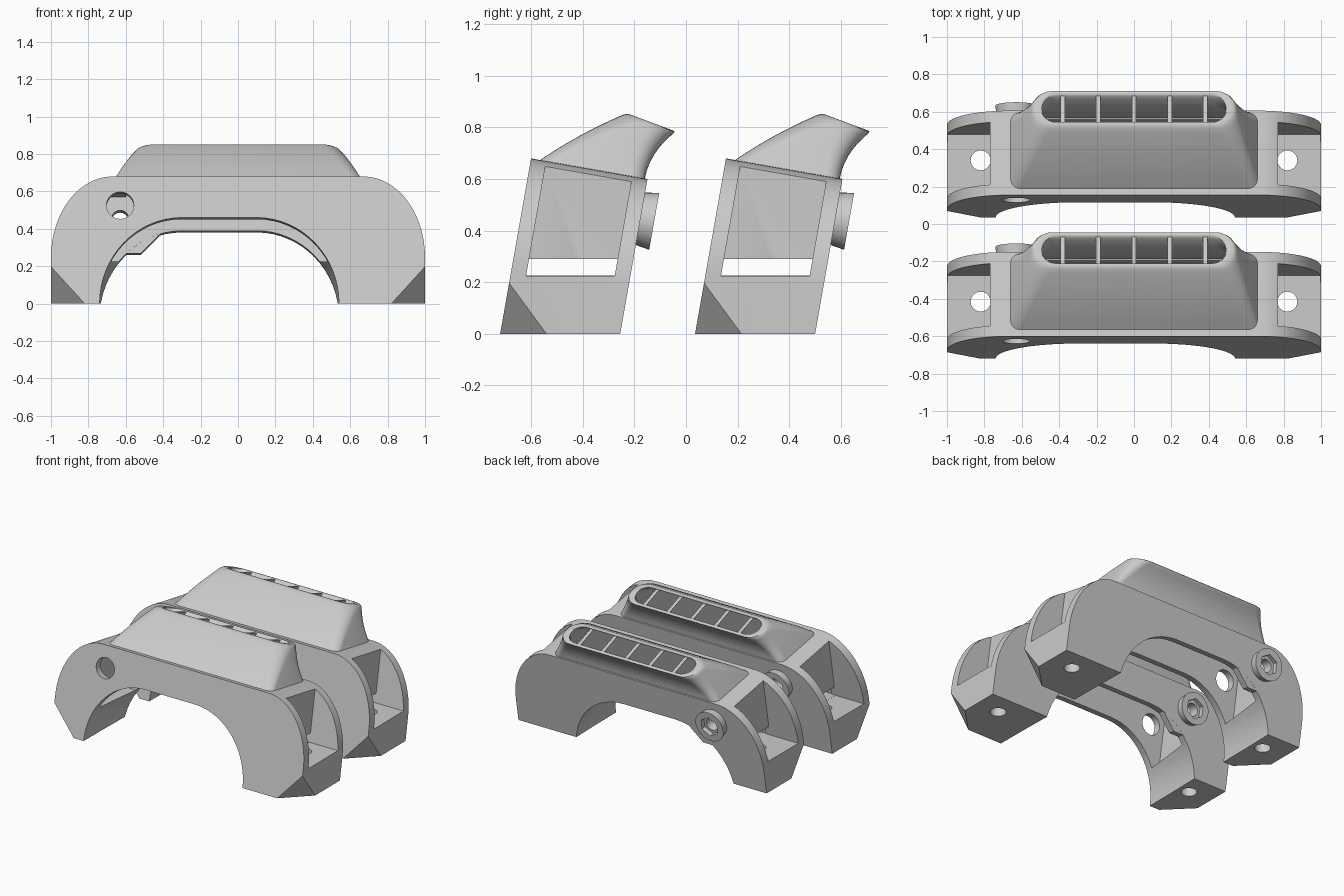
import bpy, bmesh, math
from mathutils import Matrix, Vector

cube = bpy.data.objects.get("Cube")
if cube:
    bpy.data.objects.remove(cube, do_unlink=True)

TILT = math.radians(10)
T = math.tan(TILT)
C = math.cos(TILT)
DEPTH = 0.458          # slab thickness along its tilted axis
TOP = 0.69             # slab height along its tilted axis

grey = bpy.data.materials.new("plain_grey")
grey.use_nodes = True
grey.diffuse_color = (0.6, 0.6, 0.6, 1)
grey.node_tree.nodes["Principled BSDF"].inputs["Base Color"].default_value = (0.6, 0.6, 0.6, 1)


def make(name, bm):
    bmesh.ops.recalc_face_normals(bm, faces=bm.faces[:])
    mesh = bpy.data.meshes.new(name)
    bm.to_mesh(mesh)
    bm.free()
    mesh.materials.append(grey)
    ob = bpy.data.objects.new(name, mesh)
    bpy.context.collection.objects.link(ob)
    return ob


def prism_bm(pts, axis, lo, hi):
    place = {"x": lambda p, v: (v, p[0], p[1]),
             "y": lambda p, v: (p[0], v, p[1]),
             "z": lambda p, v: (p[0], p[1], v)}[axis]
    bm = bmesh.new()
    a = [bm.verts.new(place(p, lo)) for p in pts]
    b = [bm.verts.new(place(p, hi)) for p in pts]
    bm.faces.new(a)
    bm.faces.new(b[::-1])
    for i in range(len(pts)):
        j = (i + 1) % len(pts)
        bm.faces.new((a[i], b[i], b[j], a[j]))
    bmesh.ops.recalc_face_normals(bm, faces=bm.faces[:])
    return bm


def prism(name, pts, axis, lo, hi):
    return make(name, prism_bm(pts, axis, lo, hi))


def rod(name, centre, angle, r1, r2, length, sides=40):
    bm = bmesh.new()
    m = Matrix.Translation(centre) @ Matrix.Rotation(angle, 4, "X")
    bmesh.ops.create_cone(bm, cap_ends=True, segments=sides, radius1=r1,
                          radius2=r2, depth=length, matrix=m)
    return make(name, bm)


def combine(ob, other, op="DIFFERENCE"):
    mod = ob.modifiers.new("cut", "BOOLEAN")
    mod.operation, mod.solver, mod.object = op, "EXACT", other
    bpy.context.view_layer.update()
    deps = bpy.context.evaluated_depsgraph_get()
    mesh = bpy.data.meshes.new_from_object(ob.evaluated_get(deps))
    ob.modifiers.clear()
    ob.data = mesh
    bpy.data.objects.remove(other, do_unlink=True)


def arc(cx, cy, rx, ry, a0, a1, n=16):
    return [(cx + rx * math.cos(math.radians(a0 + (a1 - a0) * i / n)),
             cy + ry * math.sin(math.radians(a0 + (a1 - a0) * i / n))) for i in range(n + 1)]


def level(d, z):
    """Height in the tilted frame of a horizontal level z at depth d."""
    return z / C + d * T


# Arched slab
outline = ([(-1, -0.05)] + arc(-0.67, 0.25, 0.33, TOP - 0.25, 180, 90)
           + arc(0.67, 0.25, 0.33, TOP - 0.25, 90, 0) + [(1, -0.05), (0.54, -0.05)]
           + arc(0.1, 0, 0.44, 0.467, 0, 90) + arc(-0.3, 0, 0.44, 0.467, 90, 180)
           + [(-0.74, -0.05)])
bm = prism_bm(outline, "y", 0, DEPTH)

# Clipped lower front corners
for s in (-1, 1):
    a, b, c = Vector((s, 0, 0.2)), Vector((s * 0.82, 0, 0)), Vector((s, 0.177, 0.031))
    n = (b - a).cross(c - a).normalized()
    if n.x * s < 0:
        n = -n
    cut = bmesh.ops.bisect_plane(bm, geom=bm.verts[:] + bm.edges[:] + bm.faces[:],
                                 plane_co=a, plane_no=n, clear_outer=True)
    bmesh.ops.edgeloop_fill(bm, edges=[e for e in cut["geom_cut"]
                                       if isinstance(e, bmesh.types.BMEdge)])
body = make("arched_body", bm)

# Level feet
combine(body, prism("foot_cutter", [(-0.2, -0.2 * T), (0.7, 0.7 * T), (0.7, -0.5), (-0.2, -0.5)],
                    "x", -1.5, 1.5))


def slot(x0, x1, d0, d1, z0, top0, top1):
    pts = [(d0, level(d0, z0)), (d1, level(d1, z0)), (d1, top1), (d0, top0)]
    combine(body, prism("slot_cutter", pts, "x", x0, x1))


# Hollow interior, end pockets and gaps beneath the end walls
slot(-0.738, 0.738, 0.052, DEPTH - 0.052, 0.226, 0.65, 0.65)
d0, d1 = 0.06, DEPTH - 0.06
for s in (-1, 1):
    slot(*sorted((s * 0.77, s * 1.2)), d0, d1, 0.225, 1, 1)
    slot(*sorted((s * 0.70, s * 0.80)), d0, d1, 0.2255, level(d0, 0.29), level(d1, 0.29))

# Air passage through the top
combine(body, prism("top_cutter", [(-0.6, 0.068), (0.6, 0.068), (0.6, 0.41), (-0.6, 0.41)],
                    "z", 0.6, 0.8))

# Back lug and round nut seat
lug = [(-0.4, 0.467), (-0.52, 0.345), (-0.66, 0.345), (-0.66, 0.55), (-0.4, 0.55)]
combine(body, prism("lug", lug, "y", DEPTH - 0.05, DEPTH - 0.0005), "UNION")
BX, BH = -0.63, 0.533
quarter = -math.pi / 2
combine(body, rod("nut_seat", (BX, 0.47, BH), quarter, 0.098, 0.112, 0.084, 48), "UNION")
combine(body, rod("hex_cutter", (BX, 0.53, BH), quarter, 0.072, 0.072, 0.10, 6))
combine(body, rod("bolt_cutter", (BX, 0.45, BH), quarter, 0.045, 0.045, 0.24))
combine(body, rod("access_cutter", (BX, 0.0, BH), quarter, 0.073, 0.073, 0.24))

# Upright screw holes in both feet
for x in (-0.82, 0.82):
    centre = Matrix.Rotation(TILT, 3, "X") @ Vector((x, 0.305, 0.1))
    combine(body, rod("screw_cutter", centre, TILT, 0.053, 0.053, 0.4))


# Swept chute: quadratic curves for roof and underside
def curve(p, q, r, t):
    return Vector([(1 - t) ** 2 * a + 2 * t * (1 - t) * b + t * t * c for a, b, c in zip(p, q, r)])


def roof(t):
    return curve((0.035, TOP), (0.175, 0.825), (0.334, 0.927), t)


def under(t):
    return curve((0.447, TOP), (0.45, 0.80), (0.535, 0.89), t)


def section(t, inset_x, inset_d):
    f, b = roof(t), under(t)
    mid, half = (f + b) / 2, (f - b) / 2
    size = half.length - inset_d
    half.normalize()
    w = 0.66 - 0.12 * t - inset_x
    r = min(0.05 + 0.05 * max(t, 0), size * 0.98)
    ring = []
    for sx, sy, a in ((1, 1, 0), (-1, 1, 90), (-1, -1, 180), (1, -1, 270)):
        for u, v in arc(sx * (w - r), sy * (size - r), r, r, a, a + 90, 6):
            p = mid + half * v
            ring.append((u, p.x, p.y))
    return ring


steps = [-0.04, 0.15, 0.3, 0.45, 0.6, 0.75, 0.88, 0.95]
rings = [section(t, 0, 0) for t in steps]
rings += [section(0.985, 0.004, 0.003), section(1, 0.015, 0.01), section(1, 0.042, 0.021),
          section(0.985, 0.05, 0.026)]
rings += [section(t, 0.052, 0.028) for t in reversed(steps)]
bm = bmesh.new()
loops = [[bm.verts.new(p) for p in ring] for ring in rings]
for k in range(len(loops)):
    lo, hi = loops[k], loops[(k + 1) % len(loops)]
    for i in range(len(lo)):
        j = (i + 1) % len(lo)
        bm.faces.new((lo[i], lo[j], hi[j], hi[i]))
chute = make("air_chute", bm)

# Guide vanes inside the chute
parts = [body, chute]
vane_steps = [0.05, 0.3, 0.55, 0.8, 0.97]
vane = []
for t in vane_steps:
    vane.append(roof(t) + (under(t) - roof(t)).normalized() * 0.02)
for t in reversed(vane_steps):
    vane.append(under(t) + (roof(t) - under(t)).normalized() * 0.02)
for i in range(5):
    x = (i - 2) * 0.19
    parts.append(prism("guide_vane_%d" % (i + 1), vane, "x", x - 0.012, x + 0.012))

# Smooth shading, then tilt and place the two matching units
for ob in parts:
    bpy.ops.object.select_all(action="DESELECT")
    ob.select_set(True)
    bpy.context.view_layer.objects.active = ob
    bpy.ops.object.shade_smooth_by_angle(angle=math.radians(30))
for ob in parts:
    twin = ob.copy()
    bpy.context.collection.objects.link(twin)
    base = ob.name
    for unit, label, y in ((ob, "front_", -0.72), (twin, "rear_", 0.035)):
        unit.name = label + base
        unit.matrix_world = Matrix.Translation((0, y, 0)) @ Matrix.Rotation(-TILT, 4, "X")
